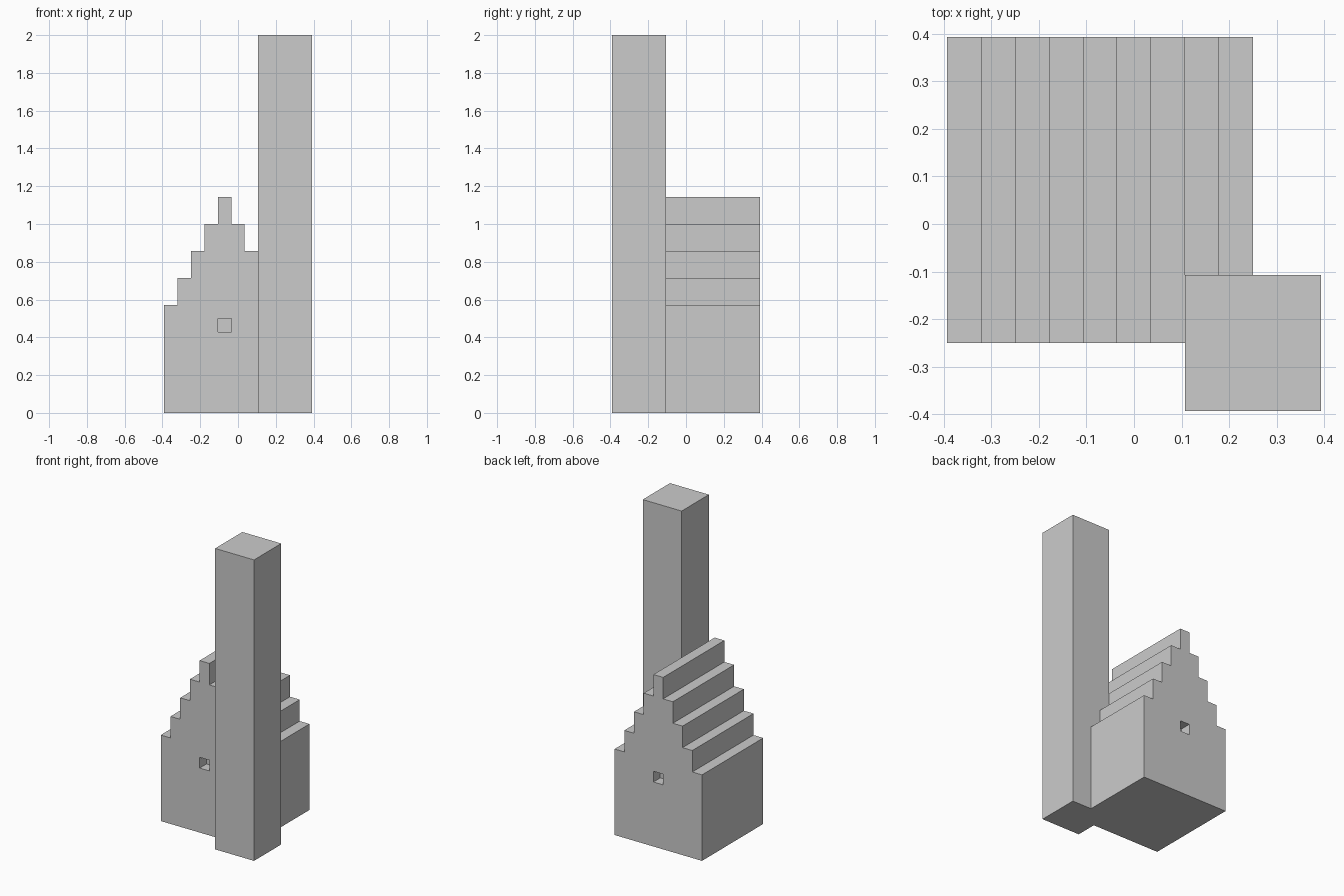
import bpy, bmesh

if "Cube" in bpy.data.objects:
    bpy.data.objects.remove(bpy.data.objects["Cube"])

U = 1 / 14  # every dimension is a multiple of this module


def extrude_profile(name, points, y0, y1):
    """Extrude an x-z outline (in modules) from y0 to y1."""
    bm = bmesh.new()
    face = bm.faces.new([bm.verts.new((x * U, y0 * U, z * U)) for x, z in points])
    ext = bmesh.ops.extrude_face_region(bm, geom=[face])
    verts = [g for g in ext["geom"] if isinstance(g, bmesh.types.BMVert)]
    bmesh.ops.translate(bm, verts=verts, vec=(0, (y1 - y0) * U, 0))
    bmesh.ops.recalc_face_normals(bm, faces=bm.faces)
    mesh = bpy.data.meshes.new(name)
    bm.to_mesh(mesh)
    bm.free()
    obj = bpy.data.objects.new(name, mesh)
    bpy.context.collection.objects.link(obj)
    return obj


def box(name, x0, x1, y0, y1, z0, z1):
    return extrude_profile(name, [(x0, z0), (x1, z0), (x1, z1), (x0, z1)], y0, y1)


# Stepped-gable hall: right half of the outline, mirrored about its ridge
RIDGE = -1
half = [(4.5, 0)]
for i in range(5):
    half += [(4.5 - i, 8 + 2 * i)]
    if i < 4:
        half += [(3.5 - i, 8 + 2 * i)]
outline = [(RIDGE + x, z) for x, z in half]
outline += [(RIDGE - x, z) for x, z in reversed(half)]
hall = extrude_profile("hall", outline, -3.5, 5.5)

# Small square window recesses in both gables
for name, y0, y1 in (("front_window", -4, -2.5), ("back_window", 4.5, 6)):
    cutter = box(name + "_cutter", -1.5, -0.5, y0, y1, 6, 7)
    cutter.hide_render = True
    cutter.hide_set(True)
    mod = hall.modifiers.new(name, "BOOLEAN")
    mod.operation = "DIFFERENCE"
    mod.solver = "EXACT"
    mod.object = cutter

# Tall square tower overlapping the front right corner
box("tower", 1.5, 5.5, -5.5, -1.5, 0, 28)
